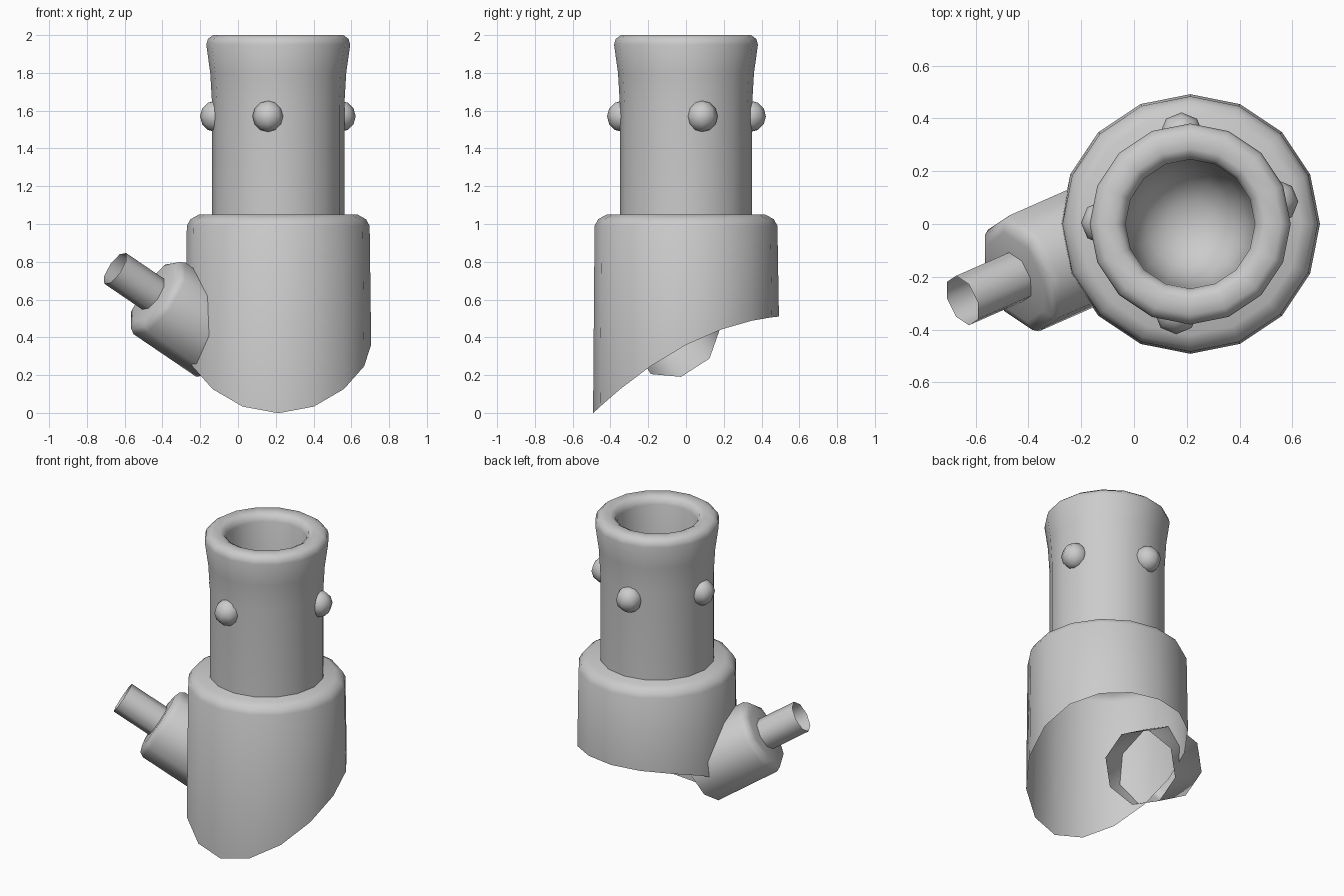
import bpy, bmesh
from math import sin, cos, pi, radians
from mathutils import Vector

if "Cube" in bpy.data.objects:
    bpy.data.objects.remove(bpy.data.objects["Cube"])

CX = 0.213  # x of the main upright axis


def lathe(name, profile, sides, origin, ex, ey, ez, phase=0.0, warp=None):
    """Spin (radius, height) points around ez; radius 0 closes to a point."""
    bm = bmesh.new()
    rings = []
    for i, (r, h) in enumerate(profile):
        if r == 0:
            rings.append([bm.verts.new(origin + ez * h)])
            continue
        ring = []
        for k in range(sides):
            a = phase + 2 * pi * k / sides
            p = origin + (ex * cos(a) + ey * sin(a)) * r + ez * h
            if warp and i == 0:
                p.z = warp(p)
            ring.append(bm.verts.new(p))
        rings.append(ring)
    for a, b in zip(rings, rings[1:]):
        for k in range(sides):
            n = (k + 1) % sides
            if len(b) == 1:
                bm.faces.new((a[k], a[n], b[0]))
            else:
                bm.faces.new((a[k], a[n], b[n], b[k]))
    mesh = bpy.data.meshes.new(name)
    bm.to_mesh(mesh)
    bm.free()
    return finish(name, mesh)


def finish(name, mesh):
    ob = bpy.data.objects.new(name, mesh)
    bpy.context.collection.objects.link(ob)
    bpy.ops.object.select_all(action='DESELECT')
    ob.select_set(True)
    bpy.context.view_layer.objects.active = ob
    bpy.ops.object.shade_smooth_by_angle(angle=radians(50))
    return ob


X, Y, Z = Vector((1, 0, 0)), Vector((0, 1, 0)), Vector((0, 0, 1))
axis = Vector((CX, 0, 0))

# Open-bottomed body, its lower rim cut along a curved slant
lathe("body", [(0.492, 0), (0.484, 0.99), (0.465, 1.025), (0.42, 1.05), (0, 1.05)],
      16, axis, X, Y, Z, warp=lambda p: 0.36 + 0.52 * p.y - 0.437 * p.y ** 2)

# Flared neck with a rounded lip and a blind bore
lathe("neck", [(0.35, 1.03), (0.35, 1.63), (0.36, 1.8), (0.381, 1.95), (0.372, 1.98),
               (0.345, 2.0), (0.285, 2.0), (0.258, 1.985), (0.245, 1.95),
               (0.24, 1.6), (0.215, 1.45), (0.165, 1.36), (0.09, 1.31), (0, 1.295)],
      16, axis, X, Y, Z)

# Angled side pipe and thin nozzle, sharing one tilted axis
out = Vector((-1, -0.44, 0.68)).normalized()
tip = Vector((-0.65, -0.29, 0.765))
across = Vector((-0.40, 0.915, 0)).normalized()
down = across.cross(out)
if down.z > 0:
    down = -down
side = out.cross(down)
if side.y < 0:
    turn = -radians(17)
else:
    turn = radians(17)
lathe("side_pipe", [(0.234, -0.727), (0.234, -0.30), (0.218, -0.272), (0.18, -0.258), (0, -0.258)],
      8, tip, down, side, out, phase=turn)
lathe("nozzle", [(0.1, -0.262), (0.1, 0)], 8, tip, down, side, out, phase=turn)

# Four round studs around the neck
for name, x, y in (("front", 0.16, -0.335), ("right", 0.54, 0.085),
                   ("back", 0.18, 0.34), ("left", -0.118, 0.005)):
    bm = bmesh.new()
    bmesh.ops.create_uvsphere(bm, u_segments=8, v_segments=6, radius=0.083)
    bmesh.ops.translate(bm, verts=bm.verts, vec=(x, y, 1.57))
    mesh = bpy.data.meshes.new(name + "_stud")
    bm.to_mesh(mesh)
    bm.free()
    finish(name + "_stud", mesh)
